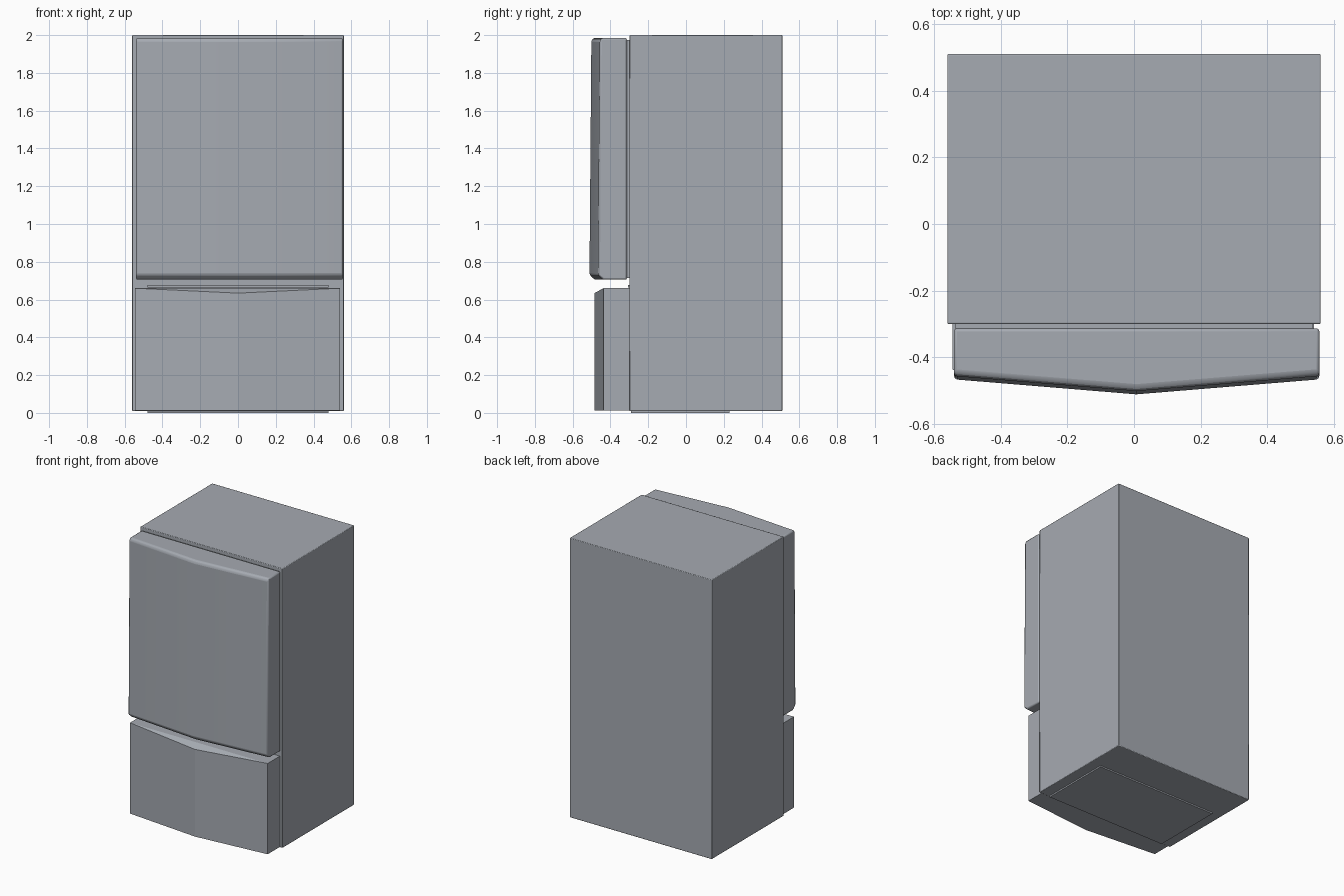
import bpy, bmesh, math

if "Cube" in bpy.data.objects:
    bpy.data.objects.remove(bpy.data.objects["Cube"])


def material(name, rgb):
    m = bpy.data.materials.new(name)
    m.diffuse_color = (*rgb, 1)
    m.use_nodes = True
    m.node_tree.nodes["Principled BSDF"].inputs["Base Color"].default_value = m.diffuse_color
    return m


STEEL = material("cool grey steel", (0.38, 0.405, 0.445))


def finish(name, bm, bevel=0.0, segments=2):
    bmesh.ops.recalc_face_normals(bm, faces=bm.faces)
    me = bpy.data.meshes.new(name)
    bm.to_mesh(me)
    bm.free()
    me.materials.append(STEEL)
    ob = bpy.data.objects.new(name, me)
    bpy.context.collection.objects.link(ob)
    if bevel:
        b = ob.modifiers.new("bevel", "BEVEL")
        b.width, b.segments = bevel, segments
        b.limit_method, b.angle_limit = "ANGLE", math.radians(40)
    bpy.ops.object.select_all(action="DESELECT")
    ob.select_set(True)
    bpy.context.view_layer.objects.active = ob
    bpy.ops.object.shade_smooth_by_angle(angle=math.radians(30 if bevel else 5))
    return ob


def loft(name, rows, bevel=0.0, segments=2):
    """Stack closed rings of equal length and cap both ends."""
    bm = bmesh.new()
    rings = [[bm.verts.new(p) for p in row] for row in rows]
    n = len(rings[0])
    for a, b in zip(rings, rings[1:]):
        for i in range(n):
            j = (i + 1) % n
            bm.faces.new((a[i], a[j], b[j], b[i]))
    for ring in (rings[0], rings[-1]):
        bm.faces.new(ring)
    return finish(name, bm, bevel, segments)


def box(name, x0, x1, y0, y1, z0, z1, bevel=0.0):
    return loft(name, [[(x0, y0, z), (x1, y0, z), (x1, y1, z), (x0, y1, z)]
                       for z in (z0, z1)], bevel)


# cabinet and its thin base plate
box("cabinet", -0.56, 0.56, -0.30, 0.51, 0.01, 2.0, 0.004)
box("base_plate", -0.48, 0.48, -0.29, 0.23, 0.0, 0.012)

# door seal between cabinet and upper door
box("door_seal", -0.535, 0.535, -0.325, -0.298, 0.715, 1.975)


def door_ring(z, side, centre):
    return [(-0.54, -0.313, z), (-0.54, side, z), (0.007, centre, z),
            (0.556, side, z), (0.556, -0.313, z)]


# upper door: pointed front, leaning out slightly toward the bottom
loft("upper_door", [door_ring(0.705, -0.437, -0.483),
                    door_ring(0.732, -0.466, -0.511),
                    door_ring(1.972, -0.456, -0.501),
                    door_ring(1.985, -0.444, -0.489)], 0.012)

# lower drawer: pointed front, its top edge dipping toward the middle
bm = bmesh.new()
low = [bm.verts.new(p) for p in ((-0.545, -0.299, 0.013), (-0.545, -0.437, 0.013),
                                 (0, -0.485, 0.013), (0.54, -0.437, 0.013),
                                 (0.54, -0.299, 0.013))]
top = [bm.verts.new(p) for p in ((-0.545, -0.299, 0.66), (-0.545, -0.437, 0.66),
                                 (0, -0.485, 0.634), (0.54, -0.437, 0.66),
                                 (0.54, -0.299, 0.66))]
for i in range(5):
    j = (i + 1) % 5
    bm.faces.new((low[i], low[j], top[j], top[i]))
bm.faces.new(low)
bm.faces.new((top[0], top[1], top[3], top[4]))
bm.faces.new((top[1], top[2], top[3]))
finish("freezer_drawer", bm)

# slim lip on the cabinet above the drawer
box("drawer_lip", -0.48, 0.48, -0.308, -0.298, 0.664, 0.676)
